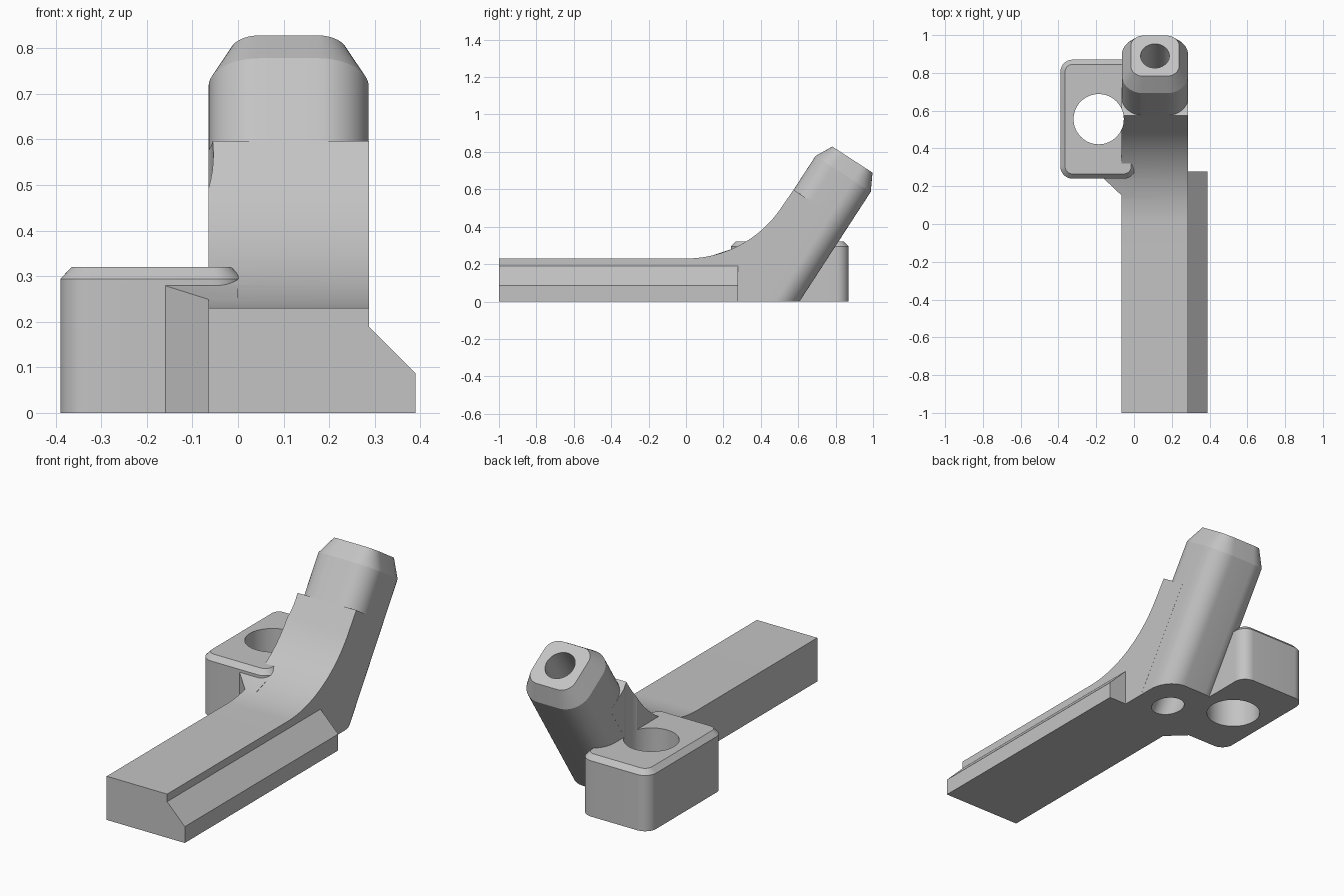
import bpy, bmesh, math
from mathutils import Matrix, Vector

cube = bpy.data.objects.get("Cube")
if cube:
    bpy.data.objects.remove(cube, do_unlink=True)

grey = bpy.data.materials.new("light_grey")
grey.use_nodes = True
colour = (0.55, 0.55, 0.55, 1)
grey.diffuse_color = colour
grey.node_tree.nodes["Principled BSDF"].inputs["Base Color"].default_value = colour


def loft(name, rings, matrix=Matrix()):
    """Closed solid through matching rings of points."""
    bm = bmesh.new()
    loops = [[bm.verts.new(matrix @ Vector(p)) for p in ring] for ring in rings]
    n = len(loops[0])
    for a, b in zip(loops, loops[1:]):
        for i in range(n):
            j = (i + 1) % n
            bm.faces.new((a[i], a[j], b[j], b[i]))
    bm.faces.new(loops[0][::-1])
    bm.faces.new(loops[-1])
    bmesh.ops.recalc_face_normals(bm, faces=bm.faces[:])
    mesh = bpy.data.meshes.new(name)
    bm.to_mesh(mesh)
    bm.free()
    obj = bpy.data.objects.new(name, mesh)
    bpy.context.collection.objects.link(obj)
    mesh.materials.append(grey)
    return obj


def rounded(hx, hy, r, z, steps=12):
    """Rounded rectangle ring at height z."""
    ring = []
    for q, (sx, sy) in enumerate([(1, 1), (-1, 1), (-1, -1), (1, -1)]):
        for i in range(steps + 1):
            a = math.pi / 2 * (q + i / steps)
            ring.append((sx * (hx - r) + r * math.cos(a),
                         sy * (hy - r) + r * math.sin(a), z))
    return ring


def circle(r, z, n=64):
    return [(r * math.cos(math.tau * i / n), r * math.sin(math.tau * i / n), z)
            for i in range(n)]


def combine(target, other, operation):
    mod = target.modifiers.new(other.name, 'BOOLEAN')
    mod.object, mod.operation, mod.solver = other, operation, 'EXACT'
    bpy.context.view_layer.objects.active = target
    bpy.ops.object.modifier_apply(modifier=mod.name)
    bpy.data.objects.remove(other, do_unlink=True)


TILT = math.radians(33)
CX = 0.111                      # centre of bar and tube
HALF = 0.176                    # half width of the bar
LOW = -0.05                     # parts run below the floor and are trimmed
tube_frame = Matrix.Rotation(-TILT, 4, 'X') @ Matrix.Translation((CX, 0.333, 0))

# Bar with a curved rise that turns into the tilted neck
bend = math.pi / 2 - TILT
radius = 0.613
profile = [(-1.1, LOW), (-1.1, 0.23)]
for i in range(25):
    a = bend * i / 24
    profile.append((radius * math.sin(a), 0.23 + radius * (1 - math.cos(a))))
neck_front = tube_frame @ Vector((0, -HALF, 0.814))
neck_mid = tube_frame @ Vector((0, 0, 0.814))
profile += [(neck_front.y, neck_front.z), (neck_mid.y, neck_mid.z), (0.365, LOW)]
body = loft("angled_bracket", [[(x, y, z) for y, z in profile]
                               for x in (CX - HALF, CX + HALF)])

# Tilted tube with rounded corners and a tapered tip
w = HALF - 0.0004
tube = loft("tilted_tube", [rounded(w, HALF, 0.112, 0), rounded(w, HALF, 0.112, 1.03),
                            rounded(0.128, 0.128, 0.066, 1.121)], tube_frame)

# Side rail with a sloped top
rail_profile = [(0.2, LOW), (0.39, LOW), (0.39, 0.086), (0.287, 0.19), (0.2, 0.19)]
rail = loft("side_rail", [[(x, y, z) for x, z in rail_profile] for y in (-1.1, 0.277)])

# Mounting block with a chamfered top
block = loft("mounting_block", [rounded(0.2, 0.315, 0.065, LOW),
                                rounded(0.2, 0.315, 0.065, 0.294),
                                rounded(0.175, 0.29, 0.04, 0.32)],
             Matrix.Translation((-0.19, 0.555, 0)))

# Corner gusset between bar and block
corners = [(-0.21, 0.288), (0, 0.089), (0, 0.288)]
gusset = loft("gusset", [[(x, y, LOW) for x, y in corners],
                         [(x, y, 0.279 + (y - 0.24) / 3) for x, y in corners]])

for part in (tube, rail, block, gusset):
    combine(body, part, 'UNION')

# Mounting hole, tube bore and underside groove
hole = loft("hole_cutter", [circle(0.133, -0.2), circle(0.133, 1.2)],
            Matrix.Translation((-0.187, 0.555, 0)))
bore = loft("bore_cutter", [circle(0.076, 0), circle(0.076, 1.3)], tube_frame)
r = 0.0735
arch = [(CX + r, -0.2)]
arch += [(CX + r * math.cos(math.pi * i / 24), 0.046 + r * math.sin(math.pi * i / 24))
         for i in range(25)]
arch.append((CX - r, -0.2))
groove = loft("groove_cutter", [[(x, y, z) for x, z in arch] for y in (-1.2, 0.42)])
for cutter in (hole, bore, groove):
    combine(body, cutter, 'DIFFERENCE')

# Trim flat at the floor and the front end
square = [(-1, -1), (1, -1), (1, 2), (-1, 2)]
trim = loft("trim_box", [[(x, y, z) for x, y in square] for z in (0, 2)])
combine(body, trim, 'INTERSECT')

# Smooth curved faces, keep edges crisp
for o in bpy.context.selected_objects:
    o.select_set(False)
body.select_set(True)
bpy.context.view_layer.objects.active = body
bpy.ops.object.shade_smooth_by_angle(angle=math.radians(25))
